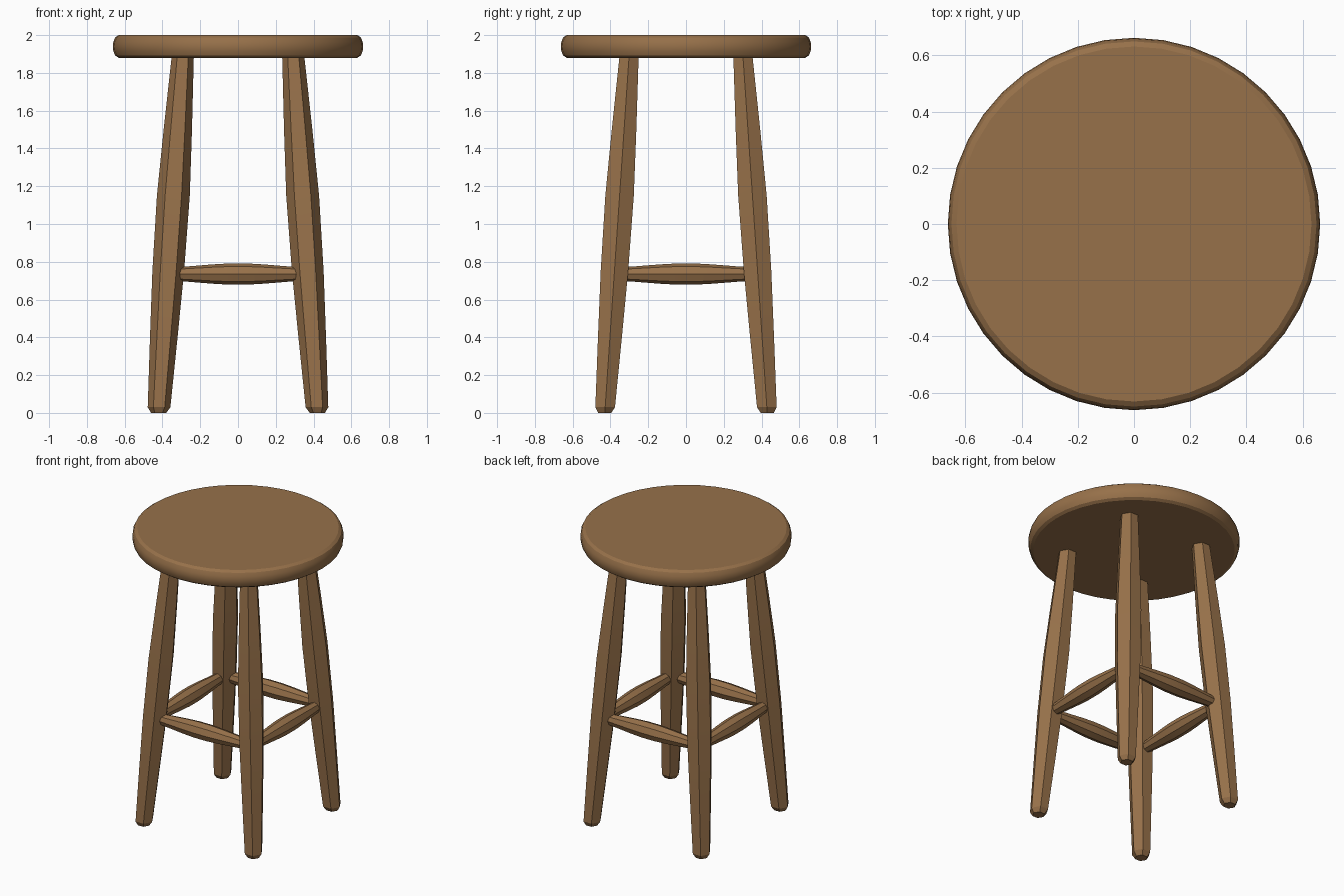
import bpy, bmesh, math
from mathutils import Vector

if "Cube" in bpy.data.objects:
    bpy.data.objects.remove(bpy.data.objects["Cube"])

wood = bpy.data.materials.new("warm brown wood")
wood.diffuse_color = (0.31, 0.165, 0.068, 1.0)
wood.use_nodes = True
wood.node_tree.nodes["Principled BSDF"].inputs["Base Color"].default_value = wood.diffuse_color


def lathe(name, rings, sides, u, v, phase=0.0, smooth=None):
    """Skin a list of (centre, radius) rings; u and v span the ring plane."""
    bm = bmesh.new()
    loops = []
    for centre, radius in rings:
        loop = []
        for i in range(sides):
            a = phase + 2 * math.pi * i / sides
            loop.append(bm.verts.new(Vector(centre) + radius * (math.cos(a) * u + math.sin(a) * v)))
        loops.append(loop)
    for lo, hi in zip(loops, loops[1:]):
        for i in range(sides):
            j = (i + 1) % sides
            bm.faces.new((lo[i], lo[j], hi[j], hi[i]))
    bm.faces.new(loops[0][::-1])
    bm.faces.new(loops[-1])
    bmesh.ops.recalc_face_normals(bm, faces=bm.faces)
    mesh = bpy.data.meshes.new(name)
    bm.to_mesh(mesh)
    bm.free()
    mesh.materials.append(wood)
    obj = bpy.data.objects.new(name, mesh)
    bpy.context.collection.objects.link(obj)
    if smooth:
        bpy.ops.object.select_all(action='DESELECT')
        obj.select_set(True)
        bpy.context.view_layer.objects.active = obj
        bpy.ops.object.shade_smooth_by_angle(angle=math.radians(smooth))
    return obj


X, Y, Z = Vector((1, 0, 0)), Vector((0, 1, 0)), Vector((0, 0, 1))

# Round seat with a rolled rim
seat_profile = [(1.88, 0.632), (1.892, 0.65), (1.915, 0.66), (1.94, 0.663),
                (1.965, 0.66), (1.988, 0.65), (2.0, 0.632)]
lathe("seat", [((0, 0, z), r) for z, r in seat_profile], 40, X, Y, smooth=25)


def leg_axis(z):
    t = z / 1.88
    return 0.42 - 0.127 * t, 0.43 - 0.128 * t


# Splayed six-sided legs, swelling in the middle, chamfered feet
leg_profile = [(0.0, 0.04), (0.03, 0.06), (0.4, 0.073), (0.75, 0.084), (1.15, 0.087),
               (1.5, 0.075), (1.9, 0.058)]
for sy, end in ((-1, "front"), (1, "back")):
    for sx, side in ((-1, "left"), (1, "right")):
        rings = []
        for z, r in leg_profile:
            x, y = leg_axis(z)
            rings.append(((sx * x, sy * y, z), r))
        lathe(f"{end}_{side}_leg", rings, 6, X, Y, smooth=25)

# Eight-sided stretchers, thicker in the middle, running between the legs
H = 0.735
lx, ly = leg_axis(H)
stretcher_profile = [(-1.0, 0.036), (-0.8, 0.04), (-0.4, 0.051), (-0.15, 0.056),
                     (0.15, 0.056), (0.4, 0.051), (0.8, 0.04), (1.0, 0.036)]
for s, name in ((-1, "front"), (1, "back")):
    lathe(f"{name}_stretcher", [((t * (lx - 0.03), s * ly, H), r) for t, r in stretcher_profile],
          8, Y, Z, smooth=25)
for s, name in ((-1, "left"), (1, "right")):
    lathe(f"{name}_stretcher", [((s * lx, t * (ly - 0.03), H), r) for t, r in stretcher_profile],
          8, X, Z, smooth=25)
